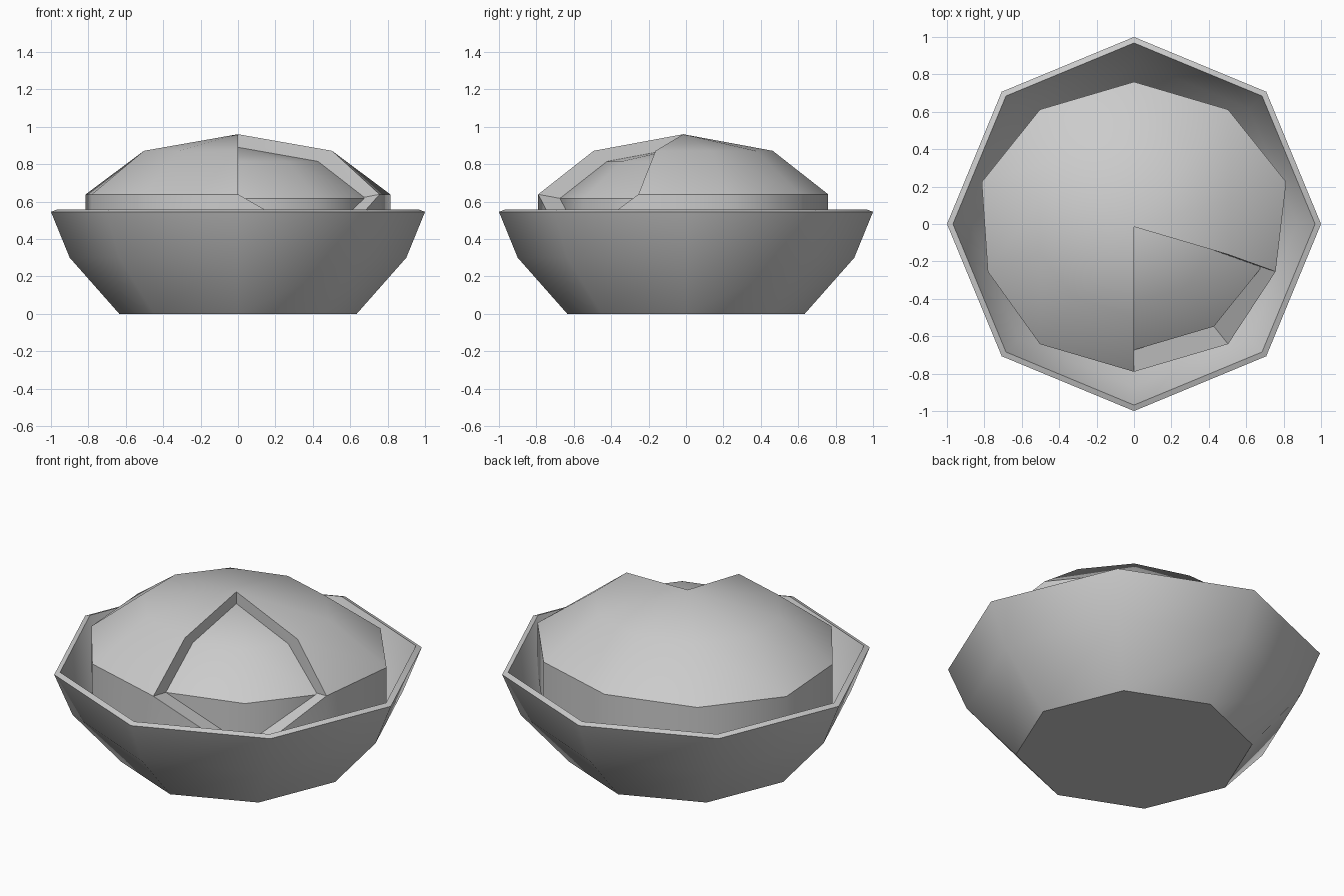
import bpy, bmesh, math
from mathutils import Vector

if "Cube" in bpy.data.objects:
    bpy.data.objects.remove(bpy.data.objects["Cube"])

CENTER = Vector((0, -0.015, 0.495))
SIZE = Vector((0.90, 0.815, 0.465))
PULP = 0.85


def finish(name, bm, angle=50):
    bmesh.ops.recalc_face_normals(bm, faces=bm.faces)
    mesh = bpy.data.meshes.new(name)
    bm.to_mesh(mesh)
    bm.free()
    obj = bpy.data.objects.new(name, mesh)
    bpy.context.collection.objects.link(obj)
    bpy.ops.object.select_all(action='DESELECT')
    obj.select_set(True)
    bpy.context.view_layer.objects.active = obj
    bpy.ops.object.shade_smooth_by_angle(angle=math.radians(angle))
    return obj


# Eight-sided bowl with a thin wall
def make_bowl():
    profile = [(0.635, 0), (0.9, 0.3), (1.0, 0.545), (0.968, 0.557),
               (0.872, 0.32), (0.62, 0.033)]
    bm = bmesh.new()
    rings = [[bm.verts.new((r * math.cos(i * math.pi / 4),
                            r * math.sin(i * math.pi / 4), z))
              for i in range(8)] for r, z in profile]
    for a, b in zip(rings, rings[1:]):
        for i in range(8):
            j = (i + 1) % 8
            bm.faces.new((a[i], a[j], b[j], b[i]))
    bm.faces.new(rings[0])
    bm.faces.new(rings[-1])
    finish("bowl", bm, 48)


# Squashed ten-sided ball; segment 0 starts at the front (-y) and runs to +x
def make_ball(name, scale, opened):
    bm = bmesh.new()

    def point(ring, seg):
        t, a = ring * math.pi / 5, math.radians(-90 + 36 * seg)
        x = math.sin(t) * math.cos(a)
        if opened and ring in (2, 3):
            x *= {2: 0.93, 8: 0.96}.get(seg, 1)
        d = Vector((x, math.sin(t) * math.sin(a), math.cos(t)))
        return bm.verts.new(CENTER + d * SIZE * scale)

    top, bottom = point(0, 0), point(5, 0)
    rings = {r: [point(r, s) for s in range(10)] for r in range(1, 5)}
    for s in range(10):
        n = (s + 1) % 10
        gap = opened and s < 2
        if not gap:
            bm.faces.new((top, rings[1][s], rings[1][n]))
        bm.faces.new((bottom, rings[4][n], rings[4][s]))
        for r in (1, 2, 3):
            a, b = rings[r], rings[r + 1]
            if gap and r == 1:
                continue
            if gap and r == 2:
                # lower half of the quad stays, the opening ends in a point
                corner = a[s] if s == 0 else a[n]
                bm.faces.new((corner, b[s], b[n]))
            else:
                bm.faces.new((a[s], b[s], b[n], a[n]))
    if opened:
        # drop unused corners, then turn the cut edge inward as thickness
        bmesh.ops.delete(bm, geom=[v for v in bm.verts if not v.link_faces],
                         context='VERTS')
        edges = [e for e in bm.edges if e.is_boundary]
        new = bmesh.ops.extrude_edge_only(bm, edges=edges)["geom"]
        for v in new:
            if isinstance(v, bmesh.types.BMVert):
                v.co = CENTER + (v.co - CENTER) * PULP
    finish(name, bm)


make_bowl()
make_ball("fruit_rind", 1.0, True)
make_ball("fruit_pulp", PULP, False)
